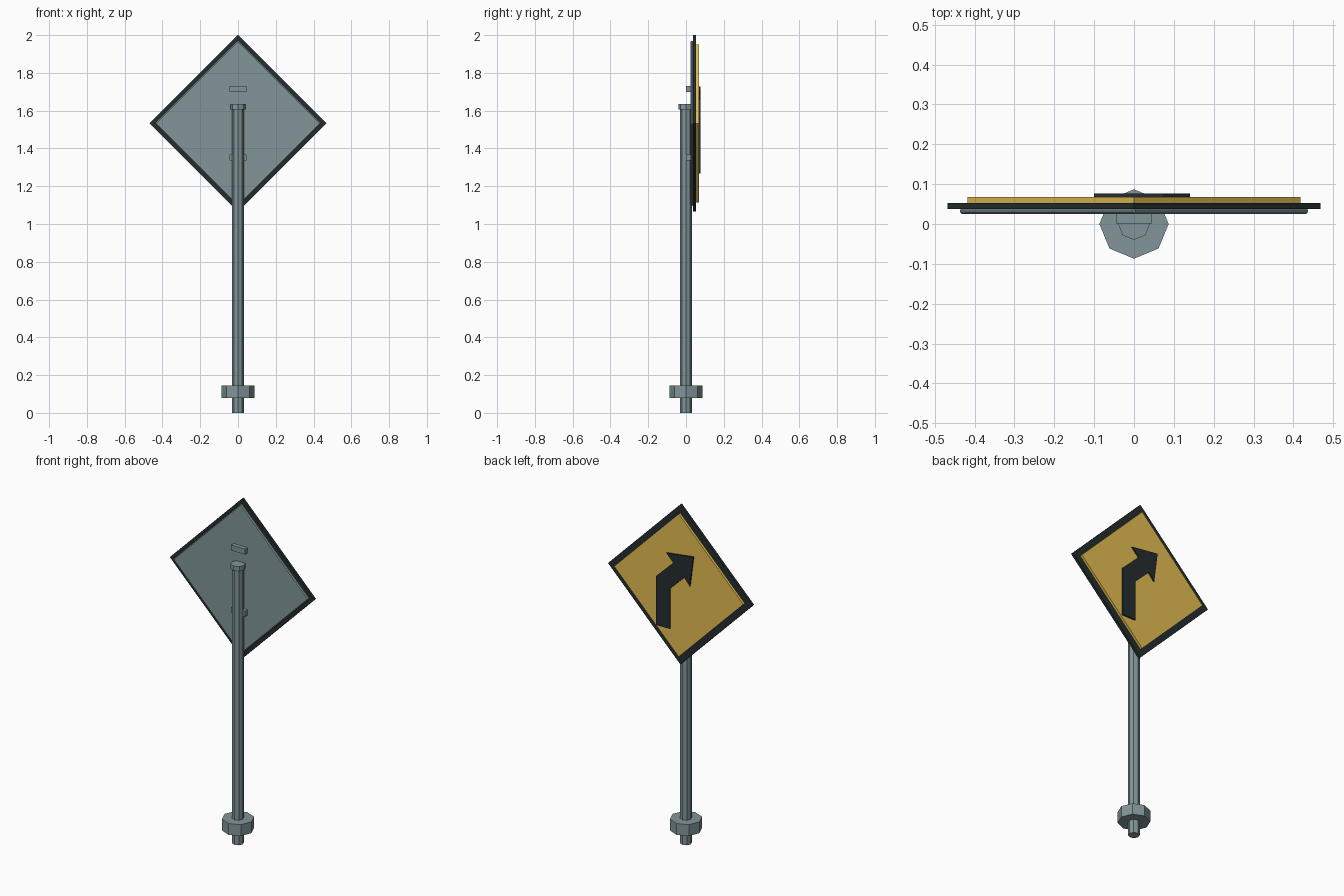
import bpy, bmesh, math
from mathutils import Matrix

cube = bpy.data.objects.get("Cube")
if cube:
    bpy.data.objects.remove(cube, do_unlink=True)


def material(name, rgb):
    m = bpy.data.materials.new(name)
    m.use_nodes = True
    m.diffuse_color = (*rgb, 1)
    m.node_tree.nodes["Principled BSDF"].inputs["Base Color"].default_value = (*rgb, 1)
    return m


GREY = material("galvanised grey", (0.222, 0.302, 0.317))
BLACK = material("charcoal black", (0.018, 0.026, 0.028))
YELLOW = material("sign yellow", (0.77, 0.51, 0.085))

SIGN_Z = 1.533


def finish(name, bm, mat):
    bmesh.ops.recalc_face_normals(bm, faces=bm.faces)
    mesh = bpy.data.meshes.new(name)
    bm.to_mesh(mesh)
    bm.free()
    mesh.materials.append(mat)
    obj = bpy.data.objects.new(name, mesh)
    bpy.context.collection.objects.link(obj)
    return obj


def octagon(name, radius, z0, z1, mat):
    """Eight-sided upright prism with corners on the axes."""
    bm = bmesh.new()
    bmesh.ops.create_cone(bm, cap_ends=True, segments=8, radius1=radius, radius2=radius,
                          depth=z1 - z0, matrix=Matrix.Translation((0, 0, (z0 + z1) / 2)))
    return finish(name, bm, mat)


def plate(name, outline, y0, y1, mat):
    """Upright flat plate: an (x, z) outline extruded along y."""
    bm = bmesh.new()
    face = bm.faces.new([bm.verts.new((x, y0, z)) for x, z in outline])
    new = bmesh.ops.extrude_face_region(bm, geom=[face])["geom"]
    bmesh.ops.translate(bm, vec=(0, y1 - y0, 0),
                        verts=[v for v in new if isinstance(v, bmesh.types.BMVert)])
    return finish(name, bm, mat)


def diamond(r):
    return [(r, SIGN_Z), (0, SIGN_Z + r), (-r, SIGN_Z), (0, SIGN_Z - r)]


def bracket(name, z):
    w, h = 0.045, 0.016
    return plate(name, [(-w, z - h), (w, z - h), (w, z + h), (-w, z + h)], 0.001, 0.03, GREY)


# Post with collar and cap
octagon("post", 0.031, 0, 1.61, GREY)
octagon("base_collar", 0.087, 0.08, 0.146, GREY)
octagon("post_cap", 0.04, 1.607, 1.635, GREY)

# Brackets between post and sign
bracket("upper_bracket", 1.715)
bracket("lower_bracket", 1.351)

# Layered diamond sign
back = plate("sign_backing", diamond(0.44), 0.025, 0.04, GREY)
bevel = back.modifiers.new("chamfered_edge", "BEVEL")
bevel.width, bevel.segments = 0.005, 1
plate("sign_border", diamond(0.468), 0.038, 0.053, BLACK)
plate("sign_face", diamond(0.418), 0.051, 0.068, YELLOW)

# Bent arrow on the sign face
arrow = [(0.14, 1.267), (0.052, 1.267), (0.052, 1.502), (-0.041, 1.592), (-0.077, 1.551),
         (-0.1, 1.728), (0.075, 1.706), (0.03, 1.66), (0.14, 1.554)]
plate("turn_arrow", arrow, 0.066, 0.076, BLACK)
